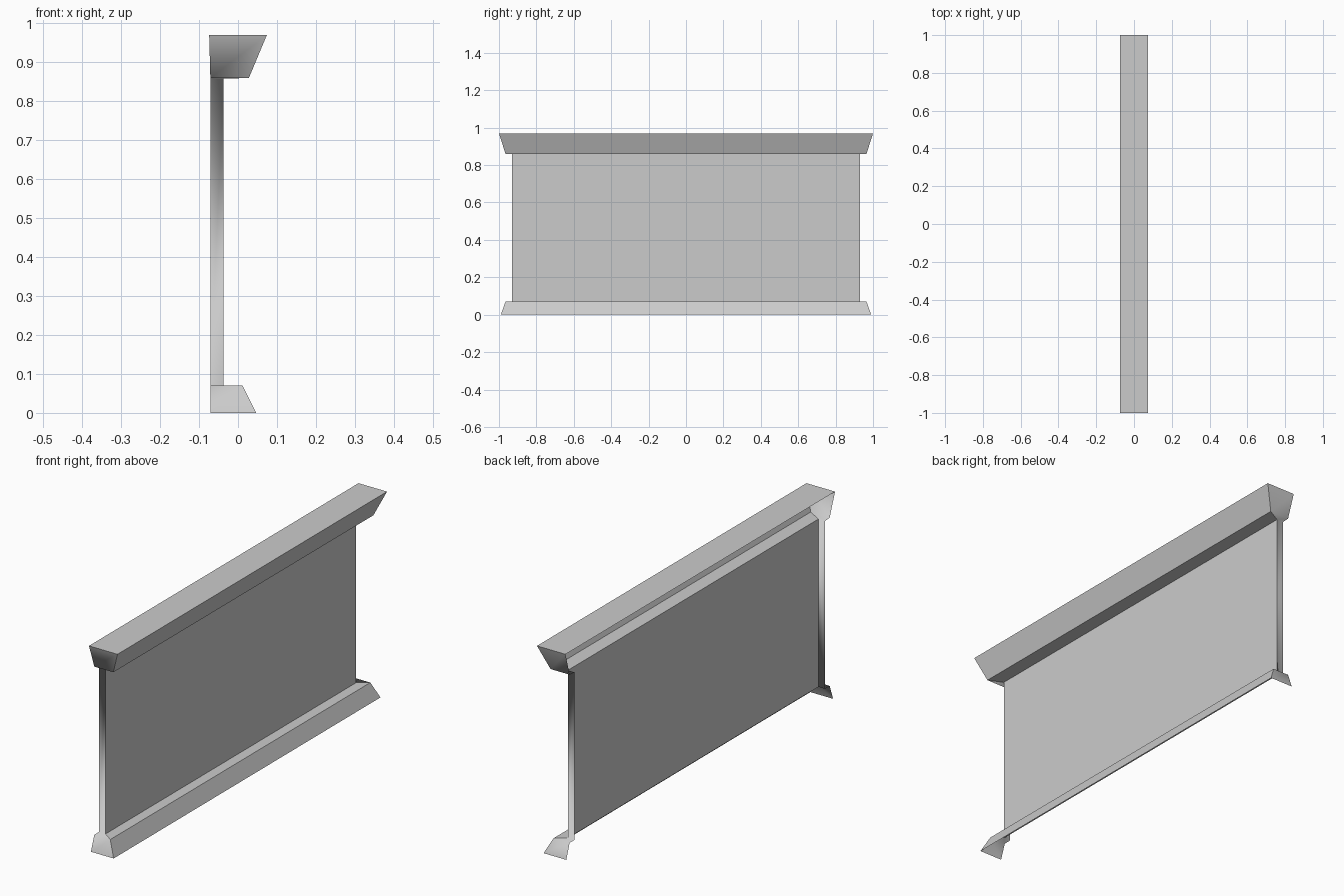
import bpy
import bmesh

cube = bpy.data.objects.get("Cube")
if cube:
    bpy.data.objects.remove(cube, do_unlink=True)

# Plain grey material
grey = bpy.data.materials.new("plain_grey")
grey.use_nodes = True
colour = (0.6, 0.6, 0.6, 1)
grey.diffuse_color = colour
grey.node_tree.nodes["Principled BSDF"].inputs["Base Color"].default_value = colour

# Profile from floor to top: back x, front x, half length, height
PROFILE = [
    (-0.071, 0.047, 0.99, 0.0),      # base foot
    (-0.071, 0.012, 0.965, 0.07),    # base ledge
    (-0.071, -0.037, 0.93, 0.07),    # panel bottom
    (-0.071, -0.037, 0.93, 0.858),   # panel top
    (-0.071, 0.028, 0.965, 0.86),    # cornice underside
    (-0.074, 0.074, 1.0, 0.97),      # cornice top
]

bm = bmesh.new()

# U-shaped ring of corners at each level, open towards the back
rings = []
for back, front, half, z in PROFILE:
    corners = [(back, -half), (front, -half), (front, half), (back, half)]
    rings.append([bm.verts.new((x, y, z)) for x, y in corners])

# Long faces stay flat; the returns at both ends blend smoothly
for low, high in zip(rings, rings[1:]):
    for i in range(3):
        face = bm.faces.new((low[i], low[i + 1], high[i + 1], high[i]))
        face.smooth = i != 1

# Flat cap on the cornice
bm.faces.new(rings[-1])

# Crisp edges wherever a flat face meets its neighbour
for edge in bm.edges:
    edge.smooth = all(face.smooth for face in edge.link_faces)

mesh = bpy.data.meshes.new("wall_panel")
bm.to_mesh(mesh)
bm.free()
mesh.materials.append(grey)
panel = bpy.data.objects.new("wall_panel_with_base_and_cornice", mesh)
bpy.context.collection.objects.link(panel)
